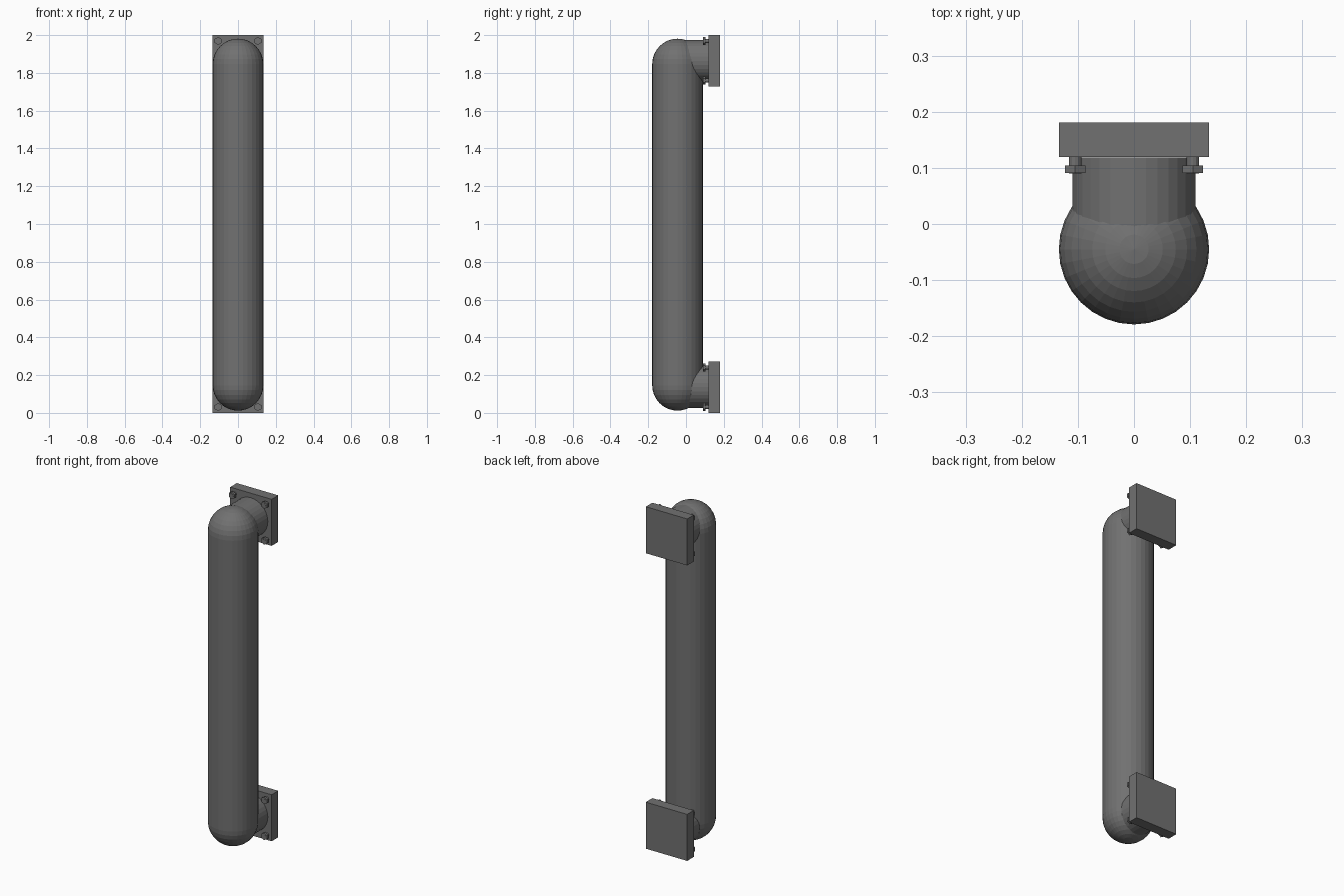
import bpy, bmesh
from math import sin, cos, pi, radians
from mathutils import Matrix

if "Cube" in bpy.data.objects:
    bpy.data.objects.remove(bpy.data.objects["Cube"])

TUBE_R, TUBE_Y = 0.134, -0.045
LOW, HIGH = 0.146, 1.847          # centres of the rounded ends
FLANGE_Z = {"lower": 0.136, "upper": 1.864}

dark_metal = bpy.data.materials.new("dark_metal")
dark_metal.diffuse_color = (0.165, 0.165, 0.165, 1)
dark_metal.use_nodes = True
dark_metal.node_tree.nodes["Principled BSDF"].inputs["Base Color"].default_value = dark_metal.diffuse_color


def finish(bm, name):
    bmesh.ops.remove_doubles(bm, verts=bm.verts, dist=1e-5)
    bmesh.ops.recalc_face_normals(bm, faces=bm.faces)
    mesh = bpy.data.meshes.new(name)
    bm.to_mesh(mesh)
    bm.free()
    mesh.materials.append(dark_metal)
    ob = bpy.data.objects.new(name, mesh)
    bpy.context.collection.objects.link(ob)
    return ob


def add_cylinder(bm, x, z, y0, y1, radius, sides):
    # cylinder running along y
    m = Matrix.Translation((x, (y0 + y1) / 2, z)) @ Matrix.Rotation(radians(90), 4, 'X')
    bmesh.ops.create_cone(bm, cap_ends=True, segments=sides, radius1=radius,
                          radius2=radius, depth=y1 - y0, matrix=m)


# main tube: capsule profile lathed around its vertical axis
bm = bmesh.new()
angles = [-pi / 2 + i * pi / 16 for i in range(9)]
profile = [(TUBE_R * cos(a), LOW + TUBE_R * sin(a)) for a in angles]
profile += [(TUBE_R * cos(a), HIGH - TUBE_R * sin(a)) for a in reversed(angles)]
verts = [bm.verts.new((r, TUBE_Y, z)) for r, z in profile]
edges = [bm.edges.new(pair) for pair in zip(verts, verts[1:])]
bmesh.ops.spin(bm, geom=verts + edges, cent=(0, TUBE_Y, 0), axis=(0, 0, 1),
               angle=2 * pi, steps=32)
finish(bm, "main_tube")

for end, z in FLANGE_Z.items():
    # neck joining tube to flange
    bm = bmesh.new()
    add_cylinder(bm, 0, z, TUBE_Y, 0.1185, 0.11, 32)
    finish(bm, end + "_neck")

    # square flange plate
    bm = bmesh.new()
    bmesh.ops.create_cube(bm, size=1, matrix=Matrix.Translation((0, 0.15, z))
                          @ Matrix.Diagonal((0.268, 0.061, 0.272, 1)))
    finish(bm, end + "_flange")

    # corner bolts: shank with hexagonal nut
    bm = bmesh.new()
    for sx in (-1, 1):
        for sz in (-1, 1):
            bx, bz = sx * 0.105, z + sz * 0.105
            add_cylinder(bm, bx, bz, 0.09, 0.122, 0.011, 12)
            add_cylinder(bm, bx, bz, 0.091, 0.104, 0.021, 6)
    finish(bm, end + "_bolts")
